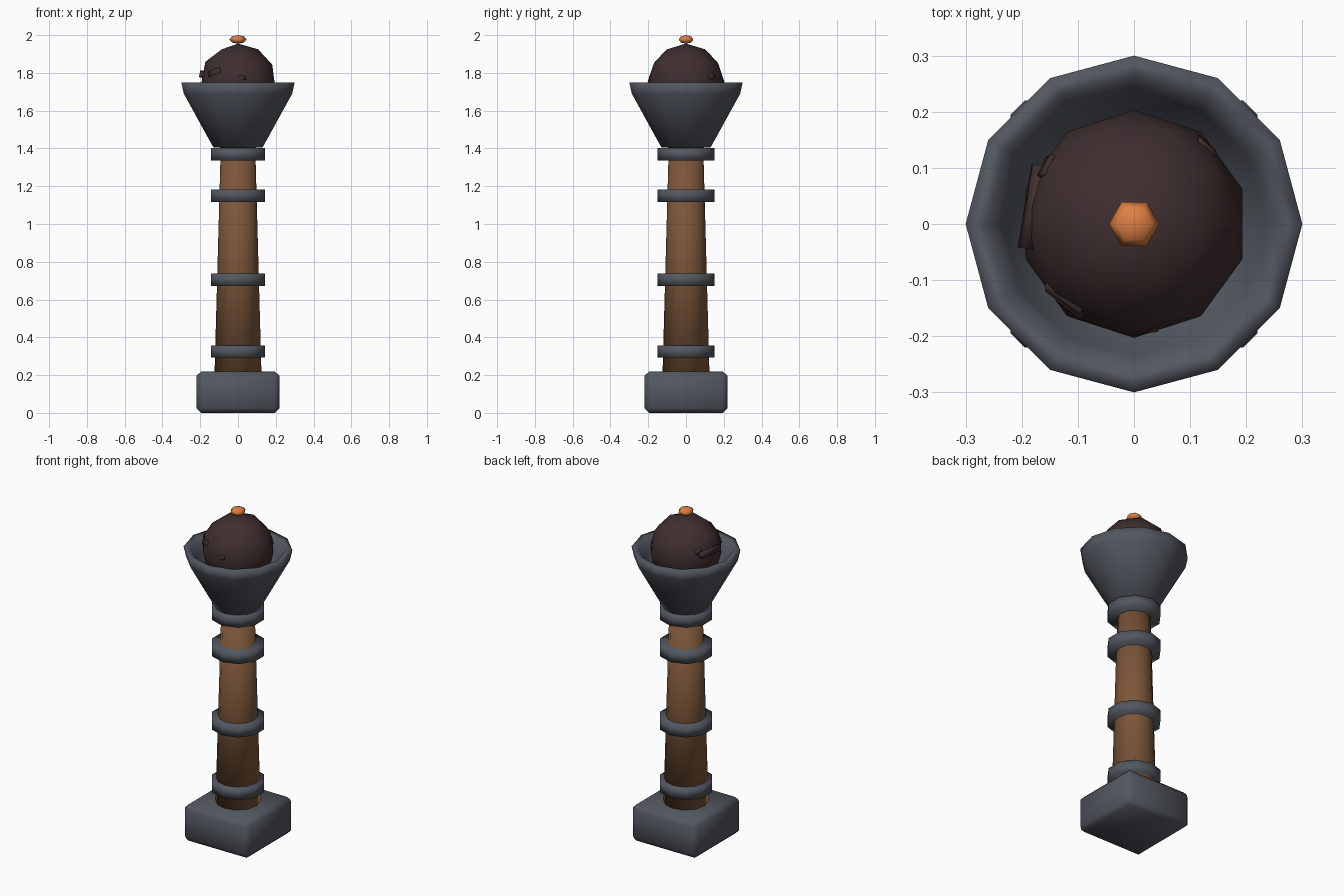
import bpy, bmesh, math
from mathutils import Vector

default = bpy.data.objects.get("Cube")
if default:
    bpy.data.objects.remove(default, do_unlink=True)


def material(name, r, g, b):
    m = bpy.data.materials.new(name)
    m.use_nodes = True
    m.diffuse_color = (r, g, b, 1)
    m.node_tree.nodes["Principled BSDF"].inputs["Base Color"].default_value = (r, g, b, 1)
    return m


STEEL = material("dark steel", 0.085, 0.096, 0.115)
WOOD = material("brown wood", 0.2, 0.092, 0.04)
COAL = material("charcoal", 0.05, 0.028, 0.028)
EMBER = material("orange ember", 0.72, 0.21, 0.055)


def finish(name, mat):
    ob = bpy.context.object
    ob.name = ob.data.name = name
    ob.data.materials.append(mat)
    bpy.ops.object.transform_apply(location=False, rotation=True, scale=True)
    bpy.ops.object.shade_smooth()
    return ob


def lathe(name, profile, sides, mat):
    """Spin a closed (radius, height) profile; zero radius becomes a pole."""
    bm = bmesh.new()
    rows = []
    for r, z in profile:
        count = sides if r > 0 else 1
        rows.append([bm.verts.new((r * math.cos(math.tau * i / sides),
                                   r * math.sin(math.tau * i / sides), z))
                     for i in range(count)])
    for low, high in zip(rows, rows[1:]):
        for i in range(sides):
            j = (i + 1) % sides
            quad = [low[i % len(low)], low[j % len(low)],
                    high[j % len(high)], high[i % len(high)]]
            bm.faces.new(list(dict.fromkeys(quad)))
    bmesh.ops.recalc_face_normals(bm, faces=bm.faces)
    mesh = bpy.data.meshes.new(name)
    bm.to_mesh(mesh)
    bm.free()
    ob = bpy.data.objects.new(name, mesh)
    bpy.context.collection.objects.link(ob)
    bpy.ops.object.select_all(action='DESELECT')
    ob.select_set(True)
    bpy.context.view_layer.objects.active = ob
    return finish(name, mat)


# Square foot with chamfered edges
bpy.ops.mesh.primitive_cube_add(size=1, location=(0, 0, 0.11))
bpy.context.object.scale = (0.44, 0.44, 0.22)
foot = finish("foot_block", STEEL)
chamfer = foot.modifiers.new("chamfer", 'BEVEL')
chamfer.width = 0.025
chamfer.segments = 1

# Tapered wooden shaft
bpy.ops.mesh.primitive_cone_add(vertices=12, radius1=0.125, radius2=0.091,
                                depth=1.24, location=(0, 0, 0.80))
finish("wooden_shaft", WOOD)

# Steel bands around the shaft
for i, z in enumerate((0.325, 0.705, 1.15, 1.37)):
    bpy.ops.mesh.primitive_cylinder_add(vertices=10, radius=0.15, depth=0.065,
                                        location=(0, 0, z))
    finish(f"shaft_band_{i + 1}", STEEL)

# Flared fire bowl, hollow inside
lathe("fire_bowl", [(0, 1.40), (0.13, 1.405), (0.287, 1.69), (0.30, 1.75),
                    (0.262, 1.745), (0.235, 1.68), (0.11, 1.47), (0, 1.47)], 12, STEEL)

# Coal lump
CENTRE = Vector((0, 0, 1.752))
bpy.ops.mesh.primitive_ico_sphere_add(subdivisions=2, radius=0.203, location=CENTRE)
finish("coal_lump", COAL)

# Loose chips lying against the coal: direction, size, spin
chips = [((-0.18, 0.03, 0.04), (0.15, 0.035, 0.025), 1.57),
         ((-0.15, 0.10, 0.06), (0.04, 0.025, 0.03), 0.4),
         ((-0.12, -0.13, 0.05), (0.08, 0.03, 0.02), 0.3),
         ((0.02, -0.18, 0.02), (0.04, 0.025, 0.02), 0.1),
         ((0.13, 0.14, 0.03), (0.04, 0.03, 0.02), 0.2)]
for i, (way, size, spin) in enumerate(chips):
    out = Vector(way).normalized()
    bpy.ops.mesh.primitive_cube_add(size=1, location=CENTRE + out * 0.186)
    chip = bpy.context.object
    chip.scale = size
    side = Vector((0, 0, 1)).cross(out).normalized()
    chip.rotation_euler = out.to_track_quat('Z', 'Y').to_euler()
    if abs(spin) < 1:
        chip.rotation_euler.rotate_axis('Z', spin)
    finish(f"coal_chip_{i + 1}", COAL)

# Glowing ember on top
bpy.ops.mesh.primitive_uv_sphere_add(segments=6, ring_count=4, radius=0.045,
                                     location=(0, 0, 1.977))
bpy.context.object.scale = (1, 1, 0.51)
bpy.context.object.rotation_euler.z = math.radians(30)
finish("ember", EMBER)
